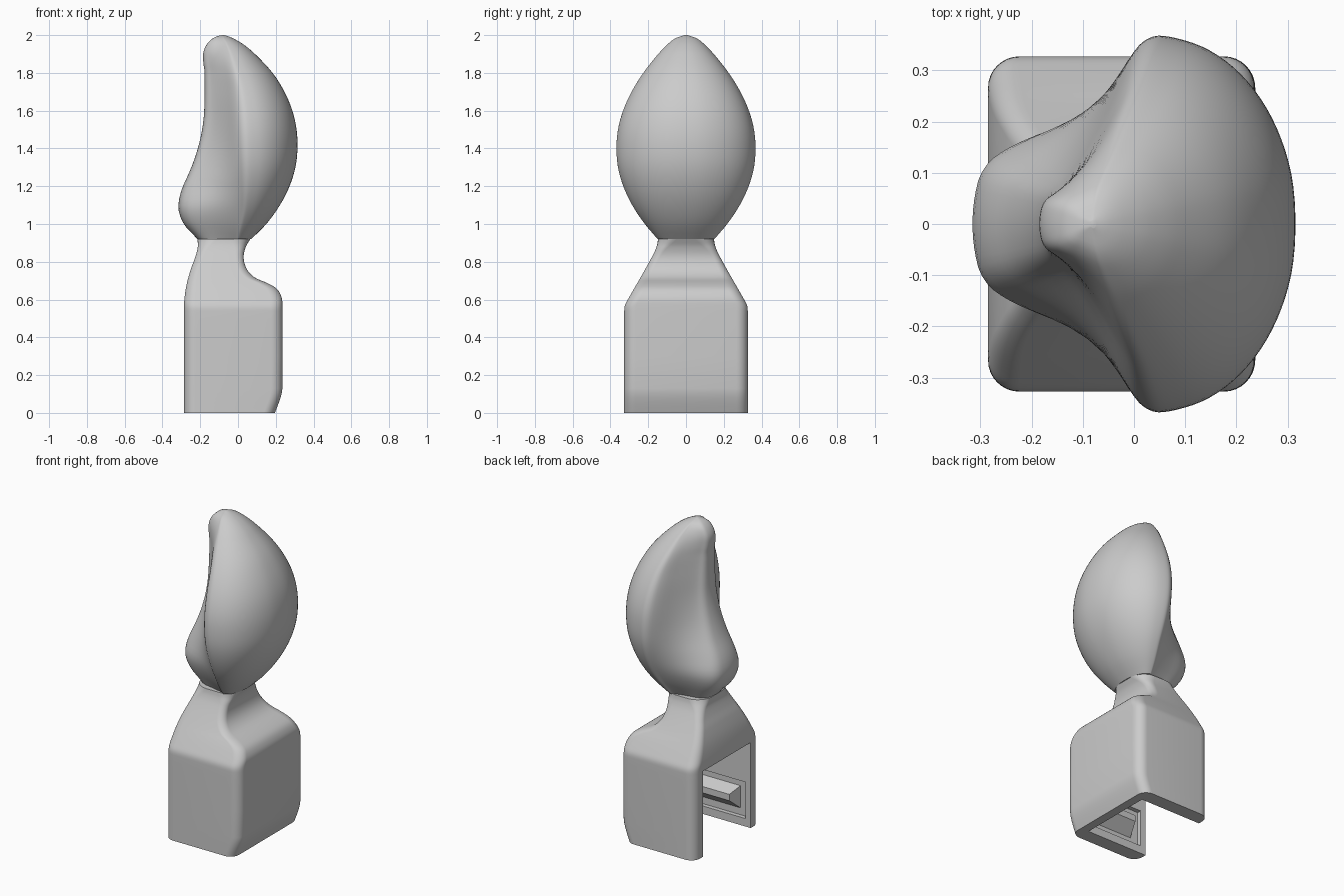
import bpy, bmesh, math
from mathutils import Vector

old = bpy.data.objects.get("Cube")
if old:
    bpy.data.objects.remove(old, do_unlink=True)

grey = bpy.data.materials.new("plain grey")
grey.use_nodes = True
colour = (0.6, 0.6, 0.6, 1)
grey.diffuse_color = colour
grey.node_tree.nodes["Principled BSDF"].inputs["Base Color"].default_value = colour


def curve(table):
    """Smooth interpolation through (z, value) pairs."""
    def value(z):
        z = min(max(z, table[0][0]), table[-1][0])
        i = next(k for k in range(len(table) - 1) if z <= table[k + 1][0])
        slope = []
        for k in (i, i + 1):
            a, b = table[max(k - 1, 0)], table[min(k + 1, len(table) - 1)]
            slope.append((b[1] - a[1]) / (b[0] - a[0]))
        (z0, v0), (z1, v1) = table[i], table[i + 1]
        h = z1 - z0
        t = (z - z0) / h
        return ((1 + 2 * t) * (1 - t) ** 2 * v0 + t * (1 - t) ** 2 * h * slope[0]
                + t * t * (3 - 2 * t) * v1 + t * t * (t - 1) * h * slope[1])
    return value


def finish(name, bm, smooth=True):
    bmesh.ops.recalc_face_normals(bm, faces=bm.faces)
    mesh = bpy.data.meshes.new(name)
    bm.to_mesh(mesh)
    bm.free()
    mesh.materials.append(grey)
    obj = bpy.data.objects.new(name, mesh)
    bpy.context.collection.objects.link(obj)
    if smooth:
        smooth_shade(obj)
    return obj


def select(obj):
    bpy.ops.object.select_all(action='DESELECT')
    obj.select_set(True)
    bpy.context.view_layer.objects.active = obj


def smooth_shade(obj):
    select(obj)
    bpy.ops.object.shade_smooth_by_angle(angle=math.radians(35))


def loft(name, rings):
    bm = bmesh.new()
    loops = [[bm.verts.new(p) for p in ring] for ring in rings]
    n = len(loops[0])
    for low, high in zip(loops, loops[1:]):
        for i in range(n):
            j = (i + 1) % n
            bm.faces.new((low[i], low[j], high[j], high[i]))
    bm.faces.new(loops[0])
    bm.faces.new(loops[-1])
    return finish(name, bm)


def frustum(name, base, tip, y0, y1):
    """Block between two x-z rectangles (x0, x1, z0, z1) at depths y0 and y1."""
    bm = bmesh.new()
    loops = [[bm.verts.new((x, y, z)) for x, z in
              ((r[0], r[2]), (r[1], r[2]), (r[1], r[3]), (r[0], r[3]))]
             for r, y in ((base, y0), (tip, y1))]
    bm.faces.new(loops[0])
    bm.faces.new(loops[1])
    for i in range(4):
        j = (i + 1) % 4
        bm.faces.new((loops[0][i], loops[0][j], loops[1][j], loops[1][i]))
    return finish(name, bm, smooth=False)


def cut(obj, cutter):
    cutter.hide_render = True
    select(obj)
    mod = obj.modifiers.new("cut", 'BOOLEAN')
    mod.operation, mod.solver, mod.object = 'DIFFERENCE', 'EXACT', cutter
    bpy.ops.object.modifier_apply(modifier=mod.name)
    bpy.data.objects.remove(cutter, do_unlink=True)


# Clip body and neck: rounded rectangles stacked upwards
back = curve([(0, -.285), (.55, -.285), (.6, -.284), (.68, -.272), (.76, -.25),
              (.82, -.228), (.87, -.214), (.9, -.213), (.92, -.215)])
front = curve([(0, .195), (.03, .207), (.08, .225), (.13, .235), (.58, .235), (.62, .228),
               (.66, .202), (.69, .15), (.71, .1), (.74, .062), (.78, .038),
               (.83, .03), (.88, .042), (.92, .065)])
side = curve([(0, .327), (.54, .327), (.57, .323), (.6, .308), (.75, .222),
              (.85, .168), (.89, .153), (.92, .148)])
corner = curve([(0, .06), (.6, .06), (.75, .045), (.86, .05), (.92, .1)])


def rounded_ring(z):
    r, ring = corner(z), []
    centres = ((front(z) - r, side(z) - r), (back(z) + r, side(z) - r),
               (back(z) + r, r - side(z)), (front(z) - r, r - side(z)))
    for q, (cx, cy) in enumerate(centres):
        for k in range(9):
            a = (q + k / 8) * math.pi / 2
            ring.append((cx + r * math.cos(a), cy + r * math.sin(a), z))
    return ring


levels = [0, .03, .055, .08, .105, .13, .3, .5] + [.54 + .01 * i for i in range(39)]
body = loft("clip_body", [rounded_ring(z) for z in levels])

# Open channel with a shallow pocket in each side wall
cut(body, frustum("channel_cutter", (-.5, .14, -.1, .54), (-.5, .14, -.1, .54), -.238, .238))
for s in (1, -1):
    cut(body, frustum("pocket_cutter", (-.25, .135, .05, .28), (-.25, .135, .05, .28),
                      s * .2, s * .265))
smooth_shade(body)

# Wedge catches inside the pockets
for s, label in ((1, "back"), (-1, "front")):
    frustum(label + "_catch", (-.2, .12, .08, .24), (-.17, .08, .16, .2), s * .28, s * .19)

# Egg-shaped head with a rounded ridge on each side and a narrow keel
keel = curve([(.92, -.215), (.96, -.252), (1, -.288), (1.08, -.315), (1.17, -.302), (1.3, -.247),
              (1.4, -.213), (1.5, -.19), (1.6, -.179), (1.8, -.177), (1.86, -.184),
              (1.91, -.183), (1.95, -.166), (1.98, -.138), (1.995, -.108), (2, -.085)])
belly = curve([(.92, .07), (1, .15), (1.1, .222), (1.2, .273), (1.3, .304), (1.4, .315),
               (1.5, .31), (1.6, .288), (1.7, .246), (1.8, .183), (1.9, .09),
               (1.95, .03), (1.98, -.02), (1.995, -.055), (2, -.075)])
width = curve([(.92, .15), (1, .218), (1.1, .285), (1.2, .332), (1.3, .36), (1.4, .368),
               (1.5, .36), (1.6, .333), (1.7, .288), (1.8, .226), (1.9, .147),
               (1.96, .088), (1.985, .052), (2, .008)])
ridge = curve([(.92, 0), (1.1, .04), (1.4, .045), (1.7, .022), (1.9, -.035), (2, -.08)])
keel_width = curve([(.92, .105), (1.08, .155), (1.2, .14), (1.4, .105), (1.7, .078),
                    (1.85, .065), (1.95, .055), (1.985, .035), (2, .005)])


def head_ring(z):
    x0, x1, w, xr, k = keel(z), belly(z), width(z), ridge(z), keel_width(z)
    d = x1 - xr
    half = [(xr + d * math.cos(a), w * math.sin(a))
            for a in (math.radians(10 + 15 * i) for i in range(6))]
    half += [(xr - .05 * d, w), (xr - .18 * d, w * .92)]
    fx = x0 + .22 * (xr - x0)
    mx, my = (xr - .18 * d + fx) / 2, (w * .92 + k) / 2
    half += [(mx, my - .06 * (w - k)), (fx, k),
             (x0 + .05 * (xr - x0), k * .72), (x0, k * .25)]
    pts = [Vector(p) for p in half] + [Vector((x, -y)) for x, y in reversed(half)]
    for _ in range(2):
        pts = [p for a, b in zip(pts, pts[1:] + pts[:1])
               for p in (a.lerp(b, .25), a.lerp(b, .75))]
    # Fit the softened section back to its intended extents
    lo, hi = min(p.x for p in pts), max(p.x for p in pts)
    top = max(p.y for p in pts)
    return [(x0 + (p.x - lo) / (hi - lo) * (x1 - x0), p.y / top * w, z) for p in pts]


steps = 56
loft("egg_head", [head_ring(.92 + 1.08 * math.sin(i / steps * math.pi / 2))
                  for i in range(steps + 1)])
